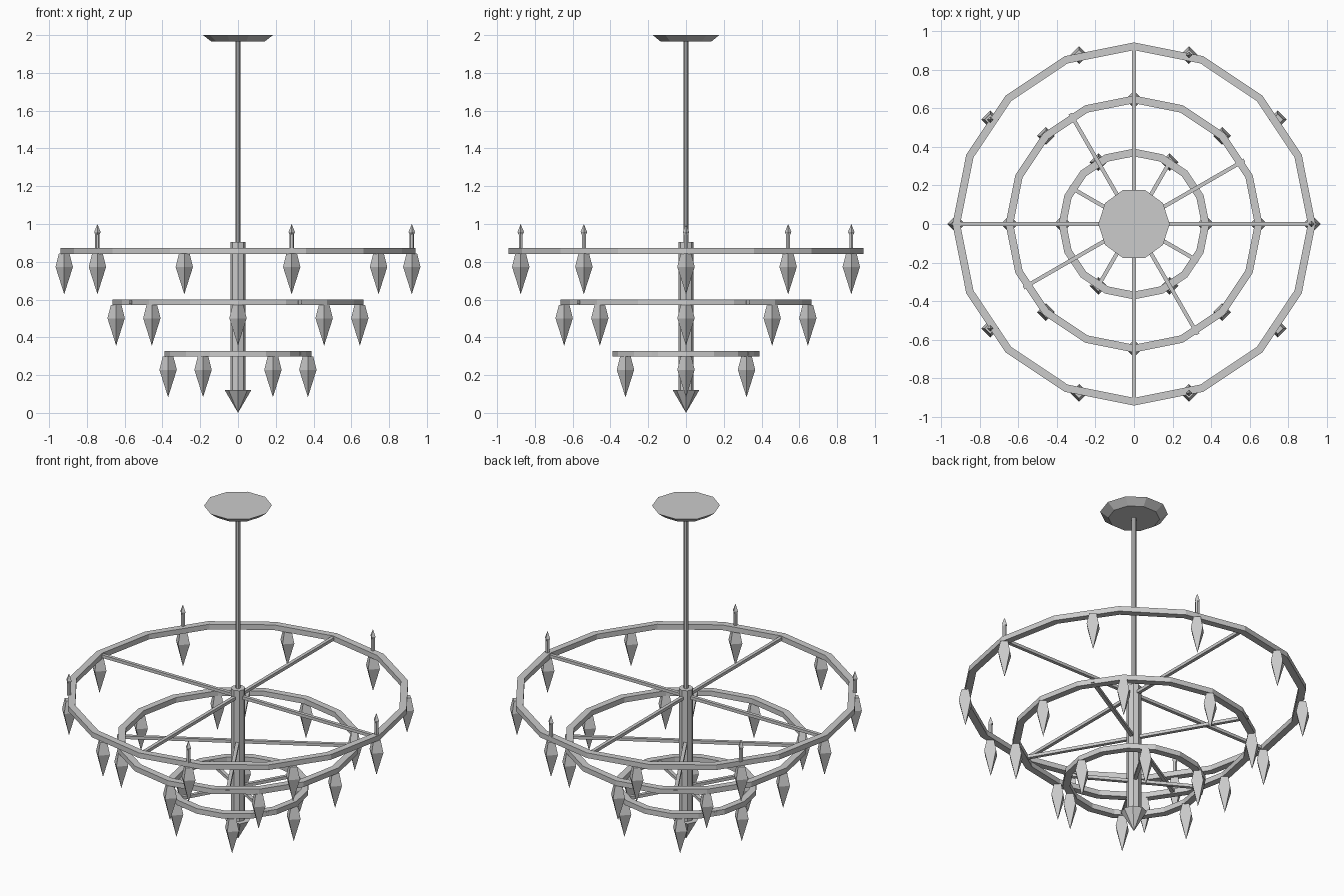
import bpy, bmesh
from math import cos, sin, pi, radians
from mathutils import Matrix

if "Cube" in bpy.data.objects:
    bpy.data.objects.remove(bpy.data.objects["Cube"])


def lathe(name, profile, sides, loc=(0, 0, 0), rot=0.0, closed=False):
    """Revolve (radius, z) points into a flat-shaded faceted solid; radius 0 makes a tip."""
    bm = bmesh.new()
    loops = []
    for r, z in profile:
        if r == 0:
            loops.append([bm.verts.new((0, 0, z))] * sides)
        else:
            loops.append([bm.verts.new((r * cos(2 * pi * i / sides), r * sin(2 * pi * i / sides), z))
                          for i in range(sides)])
    pairs = list(zip(loops, loops[1:]))
    if closed:
        pairs.append((loops[-1], loops[0]))
    for a, b in pairs:
        for i in range(sides):
            j = (i + 1) % sides
            bm.faces.new(list(dict.fromkeys((a[i], a[j], b[j], b[i]))))
    if not closed:
        for end in (0, -1):
            if profile[end][0] > 0:
                bm.faces.new(loops[end])
    bmesh.ops.recalc_face_normals(bm, faces=bm.faces)
    return finish(name, bm, loc, rot)


def finish(name, bm, loc, rot):
    mesh = bpy.data.meshes.new(name)
    bm.to_mesh(mesh)
    bm.free()
    ob = bpy.data.objects.new(name, mesh)
    ob.location = loc
    ob.rotation_euler = (0, 0, rot)
    bpy.context.collection.objects.link(ob)
    return ob


def spoke(name, length, z, angle):
    bm = bmesh.new()
    bmesh.ops.create_cube(bm, size=1, matrix=Matrix.Translation((length / 2, 0, 0))
                          @ Matrix.Diagonal((length, 0.02, 0.018, 1)))
    return finish(name, bm, (0, 0, z), angle)


# Central stem
lathe("ceiling_canopy", [(0.14, 1.965), (0.185, 2.0)], 10)
lathe("hanging_rod", [(0.013, 0.88), (0.013, 1.97)], 8)
lathe("central_column", [(0.04, 0.1), (0.04, 0.905)], 8)
lathe("bottom_finial", [(0, 0), (0.07, 0.12)], 8)

# Three tiers: ring centre radius, height, pendant count, spoke start angle
tiers = [("upper", 0.92, 0.858, 10, 0), ("middle", 0.645, 0.586, 8, 30), ("lower", 0.37, 0.313, 6, 60)]
for tier, radius, z, count, start in tiers:
    ro, ri, h = radius + 0.02, radius - 0.02, 0.0155
    lathe(tier + "_ring", [(ri, -h), (ro, -h), (ro, h), (ri, h)], 16, (0, 0, z), closed=True)
    for k in range(4):
        spoke(f"{tier}_spoke_{k + 1}", radius + 0.015, z, radians(start + 90 * k))
    # Cut drops under the ring
    for k in range(count):
        a = 2 * pi * k / count
        lathe(f"{tier}_pendant_{k + 1}", [(0.028, -0.014), (0.046, -0.085), (0, -0.23)], 4,
              (radius * cos(a), radius * sin(a), z))

# Candles with flames on the upper ring
for k in range(5):
    a = 2 * pi * k / 5
    pos = (0.92 * cos(a), 0.92 * sin(a), 0)
    lathe(f"candle_{k + 1}", [(0.012, 0.87), (0.012, 0.95)], 6, pos)
    lathe(f"flame_{k + 1}", [(0.012, 0.945), (0.017, 0.958), (0, 1.0)], 4, pos)
